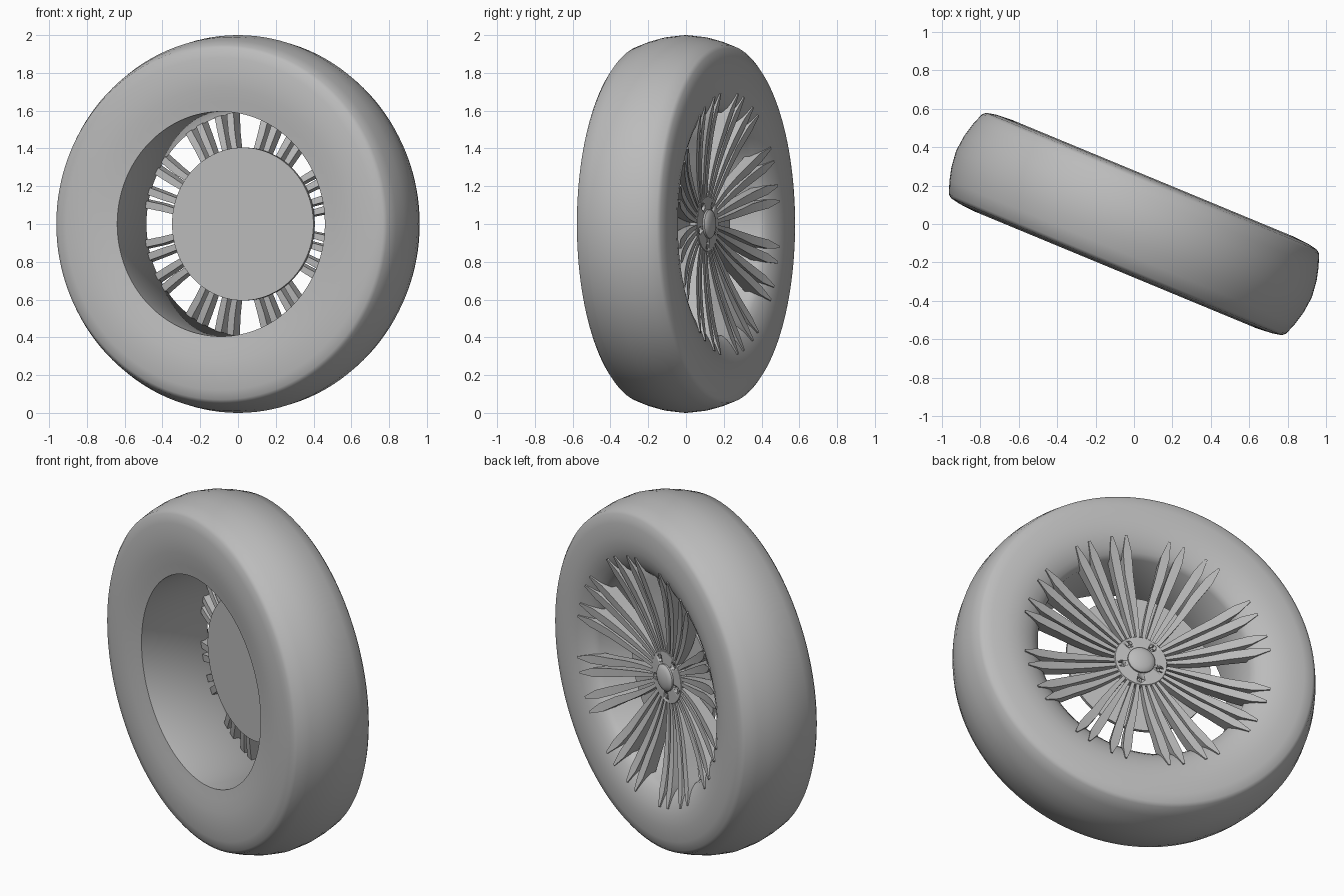
import bpy, bmesh, math
from mathutils import Matrix, Vector

cube = bpy.data.objects.get("Cube")
if cube:
    bpy.data.objects.remove(cube, do_unlink=True)

grey = bpy.data.materials.new("plain_grey")
grey.use_nodes = True
COLOUR = (0.5, 0.5, 0.5, 1)
grey.diffuse_color = COLOUR
grey.node_tree.nodes["Principled BSDF"].inputs["Base Color"].default_value = COLOUR

# The wheel axle runs along local +Y, then the wheel is turned and lifted
PLACE = Matrix.Translation((0, 0, 1)) @ Matrix.Rotation(math.radians(-22.5), 4, "Z")


def polar(r, angle, y):
    return Vector((r * math.cos(angle), y, r * math.sin(angle)))


def finish(name, bm, angle=30):
    bmesh.ops.recalc_face_normals(bm, faces=bm.faces)
    bm.transform(PLACE)
    mesh = bpy.data.meshes.new(name)
    bm.to_mesh(mesh)
    bm.free()
    mesh.materials.append(grey)
    ob = bpy.data.objects.new(name, mesh)
    bpy.context.collection.objects.link(ob)
    bpy.ops.object.select_all(action="DESELECT")
    ob.select_set(True)
    bpy.context.view_layer.objects.active = ob
    bpy.ops.object.shade_smooth_by_angle(angle=math.radians(angle))
    return ob


def lathe(name, profile, closed=False, steps=128, centre=(0, 0), angle=30):
    """Turn (radius, axial) points around the axle direction."""
    bm = bmesh.new()
    cx, cz = centre
    offset = Vector((cx, 0, cz))
    rings = []
    for r, y in profile:
        if r == 0:
            rings.append([bm.verts.new(offset + Vector((0, y, 0)))] * steps)
        else:
            rings.append([bm.verts.new(offset + polar(r, math.tau * i / steps, y))
                          for i in range(steps)])
    pairs = list(zip(rings, rings[1:]))
    if closed:
        pairs.append((rings[-1], rings[0]))
    for a, b in pairs:
        for i in range(steps):
            j = (i + 1) % steps
            corners = list(dict.fromkeys((a[i], a[j], b[j], b[i])))
            bm.faces.new(corners)
    return finish(name, bm, angle)


# Tyre with crowned tread, bulging walls and a straight bore
lathe("tyre", [
    (0.595, -0.235), (0.65, -0.243), (0.72, -0.254), (0.8, -0.257), (0.88, -0.25),
    (0.93, -0.24), (0.948, -0.225), (0.972, -0.16), (0.99, -0.09), (1, 0),
    (0.99, 0.09), (0.972, 0.16), (0.948, 0.225), (0.93, 0.24), (0.88, 0.251),
    (0.8, 0.257), (0.74, 0.252), (0.69, 0.239), (0.65, 0.22), (0.62, 0.2),
    (0.595, 0.17)], closed=True, angle=40)

# Flat plate behind the spokes
lathe("back_plate", [(0, 0.065), (0.405, 0.065), (0.405, 0.085), (0, 0.085)])


# Dished spoke blades, eight groups of four
def blade_height(r):
    return 0.115 + 0.132 * (r / 0.69) ** 1.8


def spokes():
    bm = bmesh.new()
    count = 14
    for group in range(8):
        for offset in (-12.5, -5.6, 5.6, 12.5):
            middle = math.radians(group * 45 + 22.5)
            rows = []
            for i in range(count + 1):
                t = i / count
                r = 0.11 + 0.59 * t
                # blades spread evenly at the hub and gather in pairs outside
                even = math.copysign(5.6 if abs(offset) < 9 else 16.9, offset)
                blend = min(1, t * 1.6)
                angle = middle + math.radians(even + (offset - even) * blend)
                half = 0.008 + 0.016 * min(1, t * 1.5)
                if t > 0.86:
                    half *= 1 - 0.75 * (t - 0.86) / 0.14
                top = blade_height(r)
                low = max(0.07, top - 0.04 - 0.045 * t)
                side = Vector((-math.sin(angle), 0, math.cos(angle)))
                rows.append([bm.verts.new(polar(r, angle, y) + side * w)
                             for w, y in ((-half, top), (half, top),
                                          (half * 0.8, low), (-half * 0.8, low))])
            for a, b in zip(rows, rows[1:]):
                for k in range(4):
                    n = (k + 1) % 4
                    bm.faces.new((a[k], a[n], b[n], b[k]))
            bm.faces.new(rows[0])
            bm.faces.new(rows[-1])
    finish("spokes", bm)


spokes()

# Hub with five bolt recesses
hub = lathe("hub", [(0, 0.075), (0.15, 0.075), (0.15, 0.12), (0.145, 0.125),
                    (0, 0.13)], steps=64)
for i in range(5):
    spot = polar(0.112, math.tau * i / 5 + math.radians(54), 0)
    centre = (spot.x, spot.z)
    cutter = lathe("bolt_recess_cutter", [(0, 0.095), (0.021, 0.095), (0.021, 0.2),
                                          (0, 0.2)], steps=24, centre=centre)
    cutter.hide_render = True
    cutter.hide_viewport = True
    cut = hub.modifiers.new("bolt_recess", "BOOLEAN")
    cut.operation = "DIFFERENCE"
    cut.object = cutter
    lathe("wheel_bolt", [(0, 0.09), (0.013, 0.09), (0.013, 0.112), (0, 0.112)],
          steps=6, centre=centre)

# Domed centre cap
lathe("centre_cap", [(0, 0.12), (0.076, 0.12), (0.076, 0.137), (0.068, 0.145),
                     (0.05, 0.152), (0.025, 0.157), (0, 0.158)], steps=48, angle=40)
